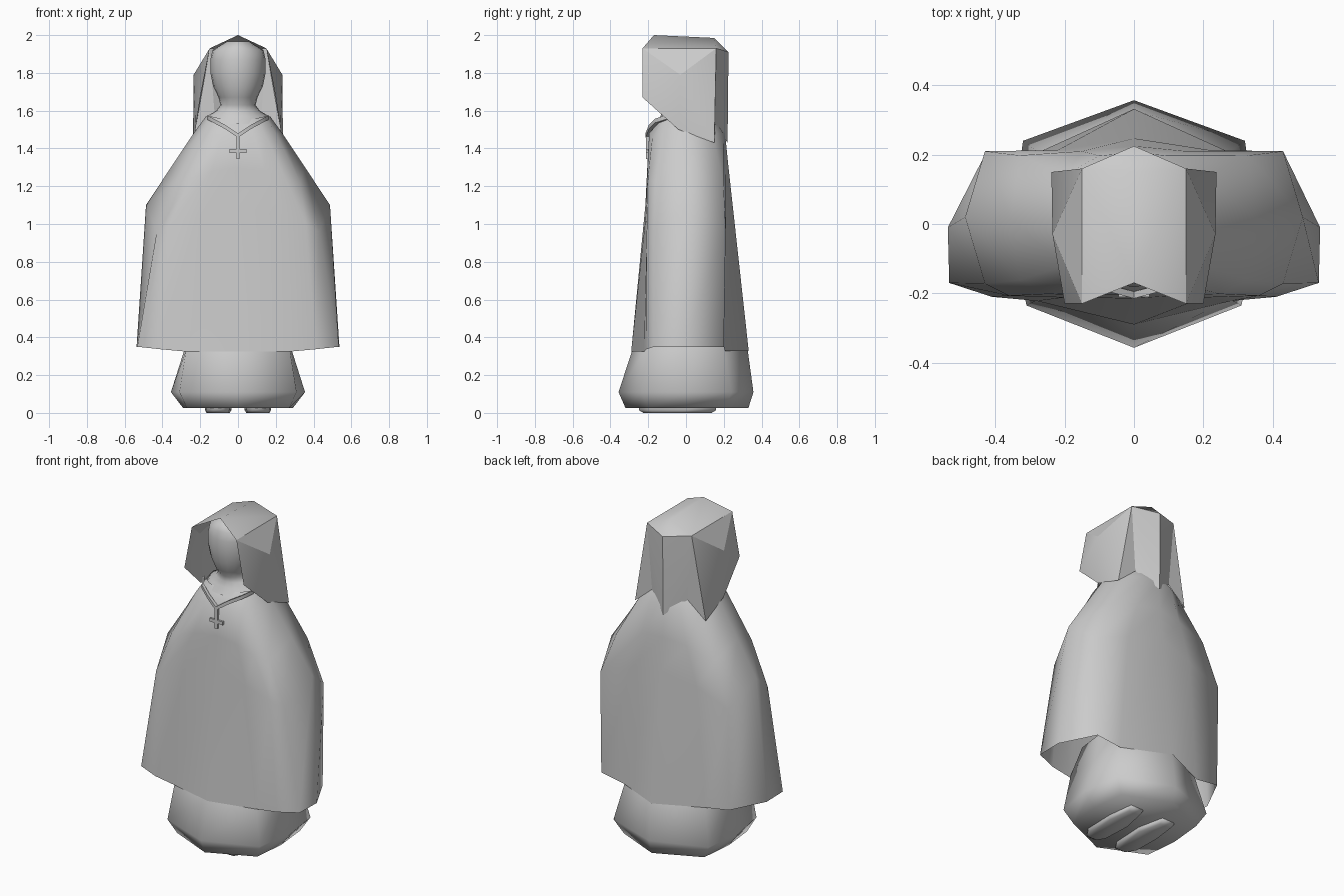
import bpy, bmesh, math

if "Cube" in bpy.data.objects:
    bpy.data.objects.remove(bpy.data.objects["Cube"])

gray = bpy.data.materials.new("medium_gray")
gray.diffuse_color = (0.6, 0.6, 0.6, 1)
gray.use_nodes = True
gray.node_tree.nodes["Principled BSDF"].inputs["Base Color"].default_value = gray.diffuse_color


def make(name, verts, faces, angle):
    me = bpy.data.meshes.new(name)
    me.from_pydata(verts, [], faces)
    bm = bmesh.new()
    bm.from_mesh(me)
    bmesh.ops.remove_doubles(bm, verts=bm.verts, dist=0.0005)
    loose = [v for v in bm.verts if not v.link_faces]
    bmesh.ops.delete(bm, geom=loose, context='VERTS')
    bm.to_mesh(me)
    bm.free()
    me.materials.append(gray)
    ob = bpy.data.objects.new(name, me)
    bpy.context.collection.objects.link(ob)
    bpy.ops.object.select_all(action='DESELECT')
    ob.select_set(True)
    bpy.context.view_layer.objects.active = ob
    if angle:
        bpy.ops.object.shade_smooth_by_angle(angle=math.radians(angle))
    return ob


def ring(z, half):
    """Close a half outline (front centre to back centre) by mirroring it."""
    pts = [(p[0], p[1], p[2] if len(p) > 2 else z) for p in half]
    return pts + [(-x, y, h) for x, y, h in pts[-2:0:-1]]


def loft(name, rings, angle, cap_low=False, cap_high=False):
    n = len(rings[0])
    verts = [v for r in rings for v in r]
    faces = [(k * n + i, k * n + (i + 1) % n, (k + 1) * n + (i + 1) % n, (k + 1) * n + i)
             for k in range(len(rings) - 1) for i in range(n)]
    if cap_low:
        faces.append(tuple(reversed(range(n))))
    if cap_high:
        faces.append(tuple(range((len(rings) - 1) * n, len(rings) * n)))
    return make(name, verts, faces, angle)


def oval(z, rx, ry, cy=0.0, n=20):
    return [(rx * math.sin(a), cy - ry * math.cos(a), z)
            for a in (2 * math.pi * i / n for i in range(n))]


# Cloak: elbows droop at the corners, and the hem rises at the sides
loft("cloak", [
    ring(0.35, [(0, -.29, .325), (.28, -.222, .325), (.41, -.21, .337), (.533, -.17),
                (.537, -.01), (.43, .2), (.275, .207, .327), (0, .332, .327)]),
    ring(1.1, [(0, -.215), (.2, -.212, 1.05), (.36, -.207, 1.0), (.43, -.172, .96),
               (.487, .02), (.43, .21, .965), (.22, .213, 1.05), (0, .247)]),
    ring(1.3, [(0, -.205), (.14, -.205, 1.28), (.25, -.202, 1.24), (.33, -.162, 1.22),
               (.355, .01), (.33, .198, 1.22), (.15, .21, 1.28), (0, .225)]),
    ring(1.48, [(0, -.195), (.08, -.195), (.15, -.178, 1.46), (.2, -.12), (.235, 0),
                (.2, .14), (.1, .197), (0, .207)]),
    ring(1.57, [(0, -.13, 1.55), (.05, -.13, 1.555), (.1, -.125, 1.56), (.145, -.1),
                (.17, 0), (.14, .1), (.08, .14), (0, .15)]),
], 180)

# Skirt below the cloak
loft("skirt", [
    ring(0.025, [(0, -.32), (.27, -.2), (.29, 0), (.27, .21), (0, .33)]),
    ring(0.11, [(0, -.357), (.31, -.235), (.355, 0), (.32, .24), (0, .357)]),
    ring(0.33, [(0, -.285), (.275, -.217), (.285, 0), (.27, .203), (0, .327)]),
    ring(0.5, [(0, -.23), (.24, -.16), (.26, 0), (.24, .16), (0, .25)]),
], 75, cap_low=True, cap_high=True)

# Head and neck, spreading onto the shoulders
loft("head", [oval(z, rx, ry, cy) for z, rx, ry, cy in [
    (1.53, .185, .16, 0), (1.57, .165, .135, 0), (1.6, .115, .115, -.01),
    (1.63, .093, .105, -.02), (1.67, .103, .12, -.03), (1.73, .132, .14, -.03),
    (1.8, .146, .152, -.03), (1.87, .146, .152, -.03), (1.92, .135, .143, -.03),
    (1.965, .062, .11, -.04)]], 100, cap_high=True)

# Hood: right half of a faceted shell, then mirrored; the top is smooth
half = [(0, -.17, 2.0), (0, .15, 1.985), (0, .225, 1.91), (0, .22, 1.43),
        (.15, -.23, 1.93), (.15, .16, 1.93), (.235, -.03, 1.79),
        (.2, -.23, 1.67), (.225, -.04, 1.5), (.238, .15, 1.43), (.12, .155, 1.53)]
crown = [(0, 4, 5), (0, 5, 1), (1, 5, 2)]
drape = [(2, 5, 3), (5, 10, 3), (5, 9, 10), (4, 6, 5), (4, 7, 6),
         (7, 8, 6), (6, 8, 9), (6, 9, 5)]
n = len(half)
for name, faces, angle in (("hood_top", crown, 180), ("hood_sides", drape, 25)):
    make(name, half + [(-x, y, z) for x, y, z in half],
         faces + [tuple(i + n for i in reversed(f)) for f in faces], angle)

# Shoes under the skirt
outline = [(.045, -.2), (.075, -.25), (.13, -.25), (.17, -.19),
           (.175, 0), (.155, .16), (.07, .16), (.035, 0)]
for s, label in ((-1, "left"), (1, "right")):
    def sole(z, k):
        pts = [(s * (.105 + (x - .105) * k), -.045 + (y + .045) * k, z) for x, y in outline]
        return pts if s > 0 else pts[::-1]
    loft(label + "_shoe", [sole(0, .88), sole(.015, 1), sole(.06, 1)],
         80, cap_low=True, cap_high=True)


def box(name, center, size):
    verts = [tuple(c + d * s / 2 for c, d, s in zip(center, (i, j, k), size))
             for i in (-1, 1) for j in (-1, 1) for k in (-1, 1)]
    make(name, verts, [(0, 1, 3, 2), (4, 6, 7, 5), (0, 4, 5, 1),
                       (2, 3, 7, 6), (0, 2, 6, 4), (1, 5, 7, 3)], 0)


# Pendant cross
box("pendant_upright", (0, -.203, 1.41), (.018, .018, .13))
box("pendant_bar", (0, -.203, 1.387), (.09, .016, .02))

# Necklace cord: a flat band hanging from both shoulders
path = [(.165, -.1, 1.565), (.13, -.155, 1.547), (.07, -.188, 1.515), (0, -.207, 1.468)]
path += [(-x, y, z) for x, y, z in path[-2::-1]]
loft("necklace", [[(x, y - .008, z + .011), (x, y + .012, z + .011),
                   (x, y + .012, z - .011), (x, y - .008, z - .011)] for x, y, z in path],
     40, cap_low=True, cap_high=True)
